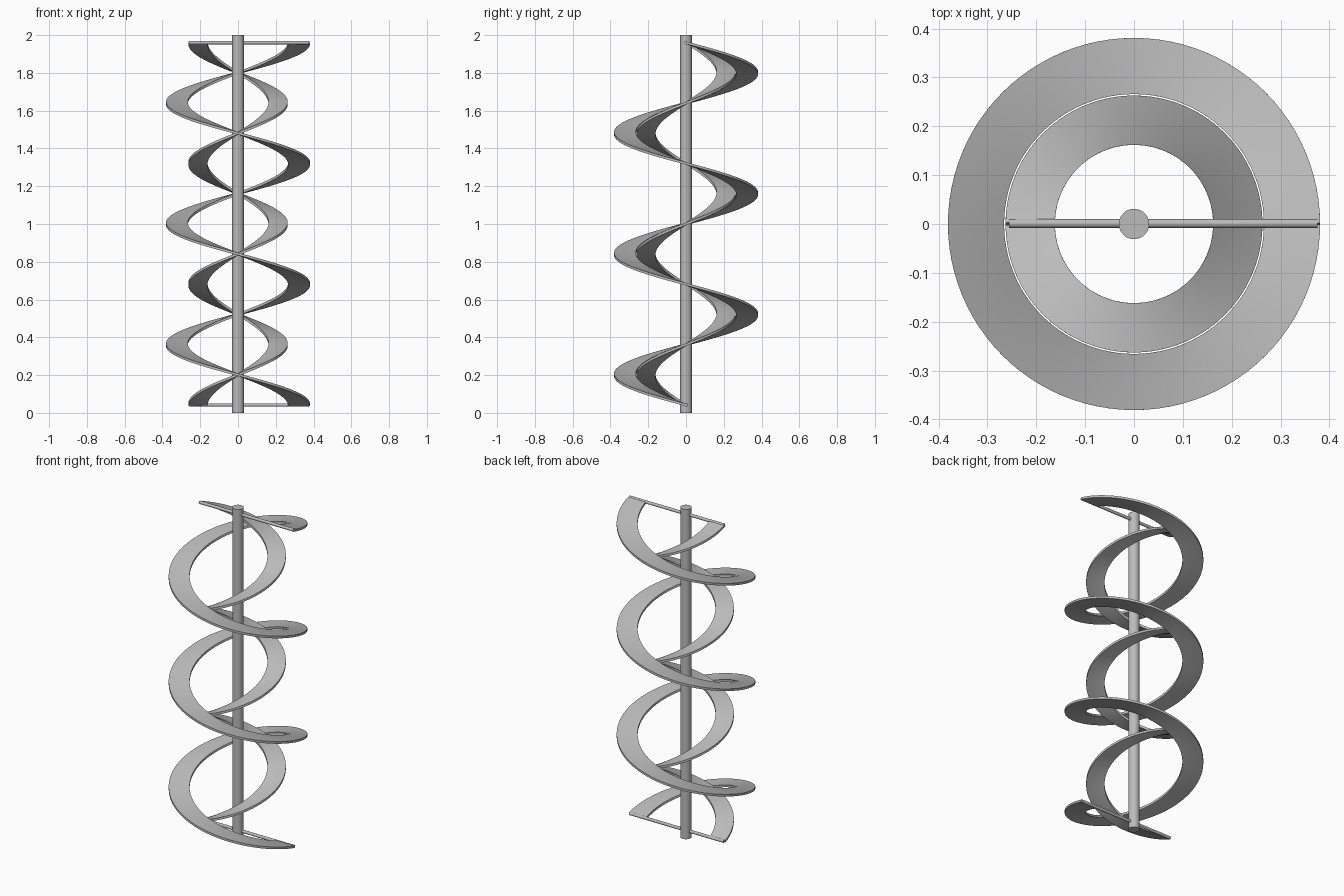
import bpy, bmesh
from math import cos, sin, pi, radians
from mathutils import Matrix

cube = bpy.data.objects.get("Cube")
if cube:
    bpy.data.objects.remove(cube)

STEEL = (0.5, 0.5, 0.5, 1)
steel = bpy.data.materials.new("steel_grey")
steel.use_nodes = True
steel.diffuse_color = STEEL
steel.node_tree.nodes["Principled BSDF"].inputs["Base Color"].default_value = STEEL

Z_LOW, Z_HIGH, TURNS = 0.042, 1.96, 3


def finish(bm, name):
    """Turn a bmesh into a named steel object."""
    mesh = bpy.data.meshes.new(name)
    bmesh.ops.recalc_face_normals(bm, faces=bm.faces)
    bm.to_mesh(mesh)
    bm.free()
    mesh.materials.append(steel)
    obj = bpy.data.objects.new(name, mesh)
    bpy.context.collection.objects.link(obj)
    return obj


def smooth(obj):
    bpy.ops.object.select_all(action='DESELECT')
    obj.select_set(True)
    bpy.context.view_layer.objects.active = obj
    bpy.ops.object.shade_smooth_by_angle(angle=radians(35))


def ribbon(name, r_in, r_out, start, direction, steps=96 * TURNS):
    """Flat helical blade, thickened along its normal."""
    bm = bmesh.new()
    rows = []
    for i in range(steps + 1):
        t = i / steps
        a = start + direction * 2 * pi * TURNS * t
        z = Z_LOW + (Z_HIGH - Z_LOW) * t
        rows.append([bm.verts.new((r * cos(a), r * sin(a), z))
                     for r in (r_in, (r_in + r_out) / 2, r_out)])
    for lo, hi in zip(rows, rows[1:]):
        for k in range(2):
            bm.faces.new((lo[k], lo[k + 1], hi[k + 1], hi[k]))
    obj = finish(bm, name)
    mod = obj.modifiers.new("thickness", 'SOLIDIFY')
    mod.thickness = 0.013
    mod.offset = 0
    bpy.context.view_layer.objects.active = obj
    bpy.ops.object.modifier_apply(modifier=mod.name)
    smooth(obj)


def rod(name, radius, length, matrix, sides):
    bm = bmesh.new()
    bmesh.ops.create_cone(bm, cap_ends=True, segments=sides, radius1=radius,
                          radius2=radius, depth=length, matrix=matrix)
    smooth(finish(bm, name))


# Central shaft
rod("shaft", 0.031, 2, Matrix.Translation((0, 0, 1)), 48)

# Counter-wound blades, meeting on the front and back
ribbon("outer_blade", 0.266, 0.381, 0, -1)
ribbon("inner_blade", 0.162, 0.263, pi, 1)

# End spokes carrying both blades
for label, z in (("lower", Z_LOW), ("upper", Z_HIGH)):
    place = Matrix.Translation((0.06, 0.001, z)) @ Matrix.Rotation(pi / 2, 4, 'Y')
    rod(label + "_spoke", 0.009, 0.632, place, 24)
